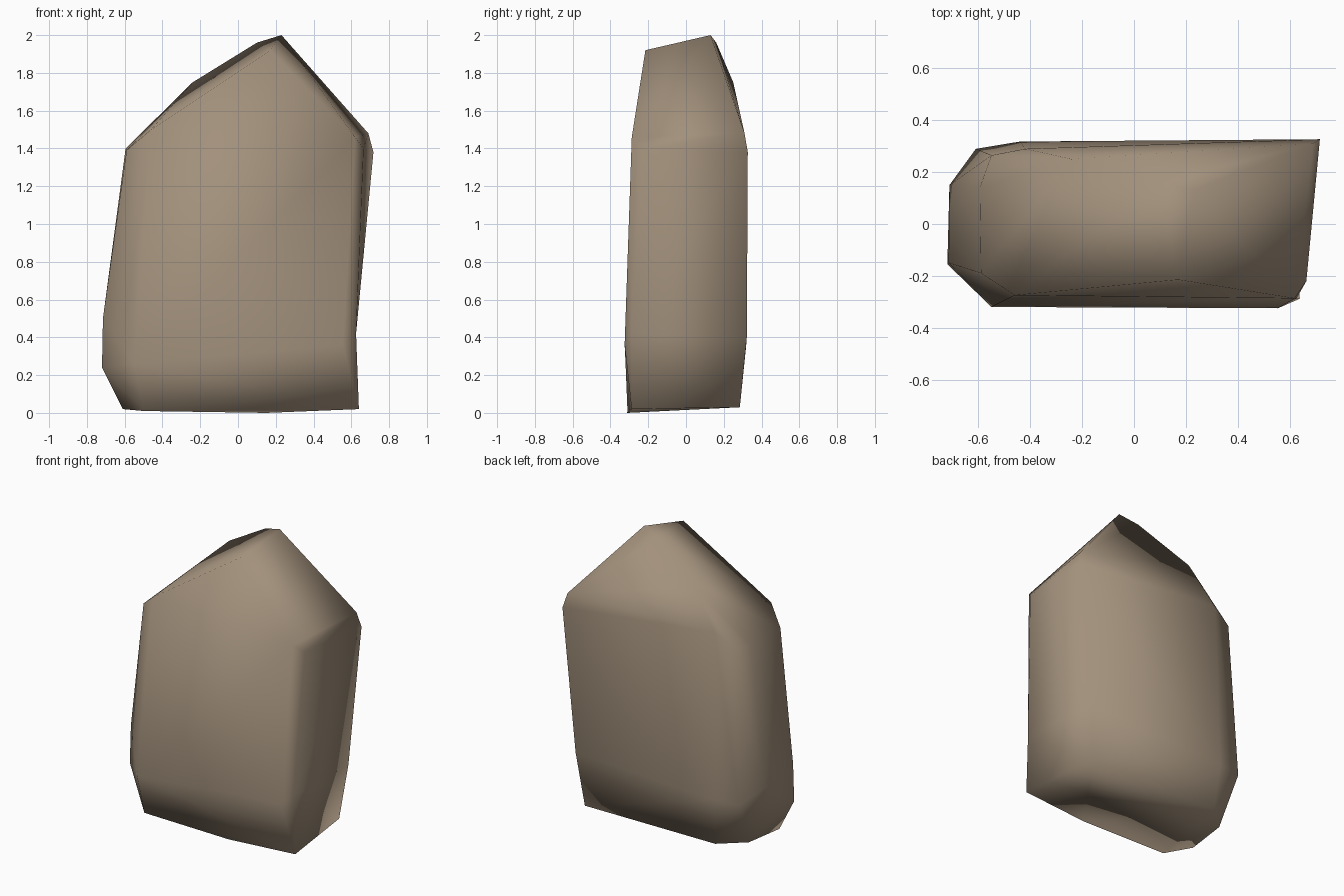
import bpy, bmesh
from mathutils import Vector

if "Cube" in bpy.data.objects:
    bpy.data.objects.remove(bpy.data.objects["Cube"])

# Corner points of the stone block, grouped by height
base = [(-.61, -.15, .02), (-.5, -.31, .01), (.15, -.312, 0), (.55, -.315, .02),
        (.575, .285, .03), (-.42, .28, .03), (-.58, .14, .03)]
lower = [(-.72, -.155, .24), (-.715, -.15, .5), (-.55, -.32, .26), (.555, -.325, .36),
         (.625, -.29, .42), (.62, .322, .4), (-.44, .318, .35), (-.61, .29, .35), (-.712, .15, .45)]
shoulder = [(-.59, -.19, 1.39), (-.46, -.275, 1.5), (.62, -.287, 1.46), (.665, -.22, 1.4),
            (.717, .327, 1.38), (.69, .31, 1.48), (-.595, .14, 1.4), (-.55, .265, 1.42),
            (-.42, .29, 1.5)]
peak = [(.17, -.215, 1.92), (.23, .13, 2.0), (.1, .16, 1.96), (-.24, .25, 1.75)]

# Stone body as the wrapped hull of its corners
bm = bmesh.new()
for p in base + lower + shoulder + peak:
    bm.verts.new(p)
res = bmesh.ops.convex_hull(bm, input=bm.verts[:])
bmesh.ops.delete(bm, geom=[v for v in bm.verts if not v.link_faces], context='VERTS')

# Flare the front right foot outwards
corner = min(bm.verts, key=lambda v: (v.co - Vector((.55, -.315, .02))).length)
corner.co = (.64, -.288, .02)

bmesh.ops.recalc_face_normals(bm, faces=bm.faces[:])
for f in bm.faces:
    f.smooth = True
mesh = bpy.data.meshes.new("stone")
bm.to_mesh(mesh)
bm.free()
stone = bpy.data.objects.new("stone", mesh)
bpy.context.collection.objects.link(stone)

# Stone colour
mat = bpy.data.materials.new("tan_stone")
mat.diffuse_color = (.36, .28, .2, 1)
mat.use_nodes = True
mat.node_tree.nodes["Principled BSDF"].inputs["Base Color"].default_value = mat.diffuse_color
mesh.materials.append(mat)
